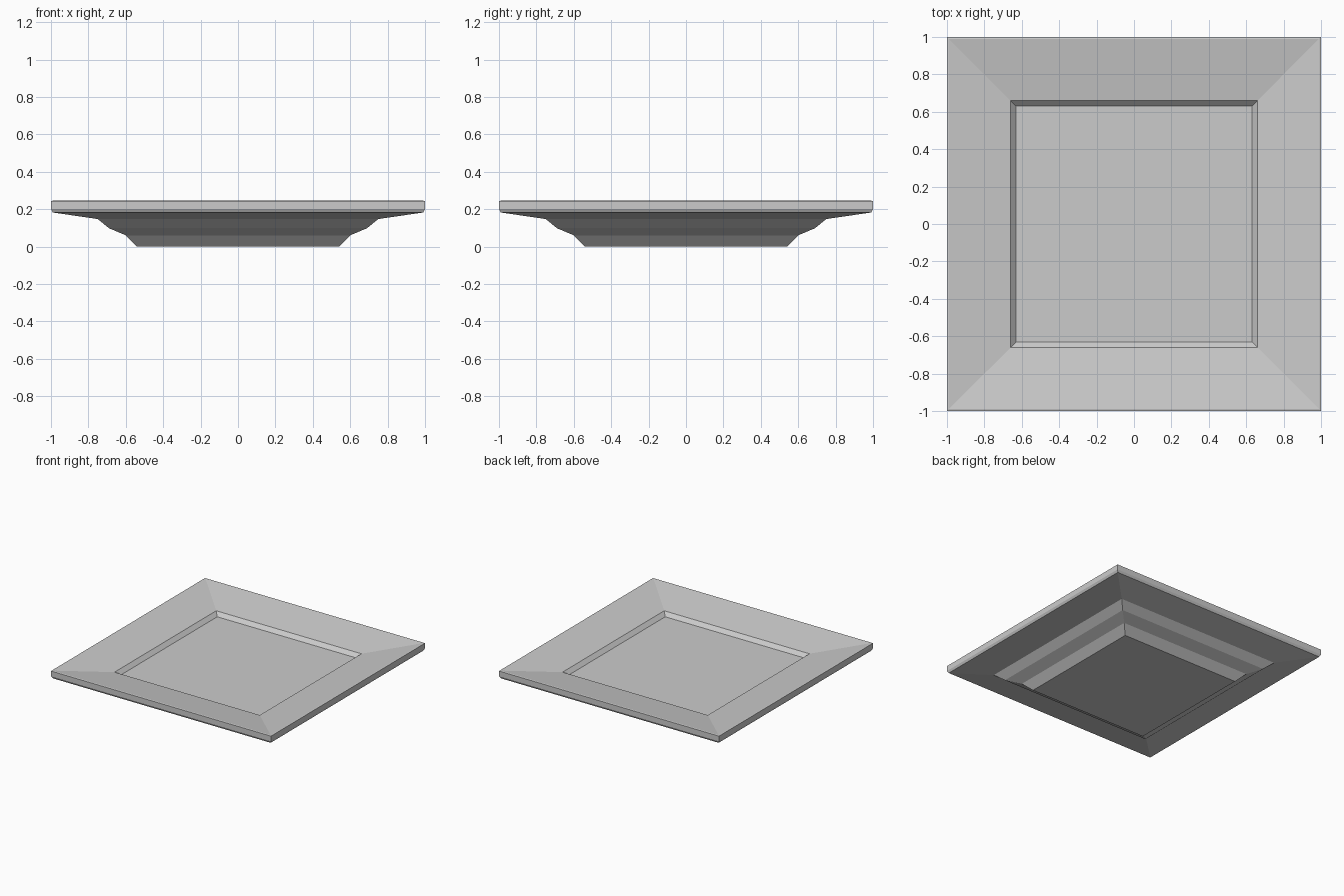
import bpy, bmesh

if "Cube" in bpy.data.objects:
    bpy.data.objects.remove(bpy.data.objects["Cube"])

# Square plate: (half width, height) from underside centre, round the rim, to the inner floor
profile = [(0.54, 0.0), (0.60, 0.06), (0.69, 0.098), (0.75, 0.147), (0.99, 0.182),
           (1.0, 0.20), (1.0, 0.243), (0.99, 0.245), (0.66, 0.195), (0.63, 0.165)]

bm = bmesh.new()
rings = [[bm.verts.new((sx * w, sy * w, z)) for sx, sy in ((-1, -1), (1, -1), (1, 1), (-1, 1))]
         for w, z in profile]

# Side bands between neighbouring rings
for a, b in zip(rings, rings[1:]):
    for i in range(4):
        j = (i + 1) % 4
        bm.faces.new((a[i], a[j], b[j], b[i]))

# Foot underside and plate floor
bm.faces.new(rings[0][::-1])
bm.faces.new(rings[-1])
bmesh.ops.recalc_face_normals(bm, faces=bm.faces)

mesh = bpy.data.meshes.new("square_plate")
bm.to_mesh(mesh)
bm.free()
plate = bpy.data.objects.new("square_plate", mesh)
bpy.context.collection.objects.link(plate)
